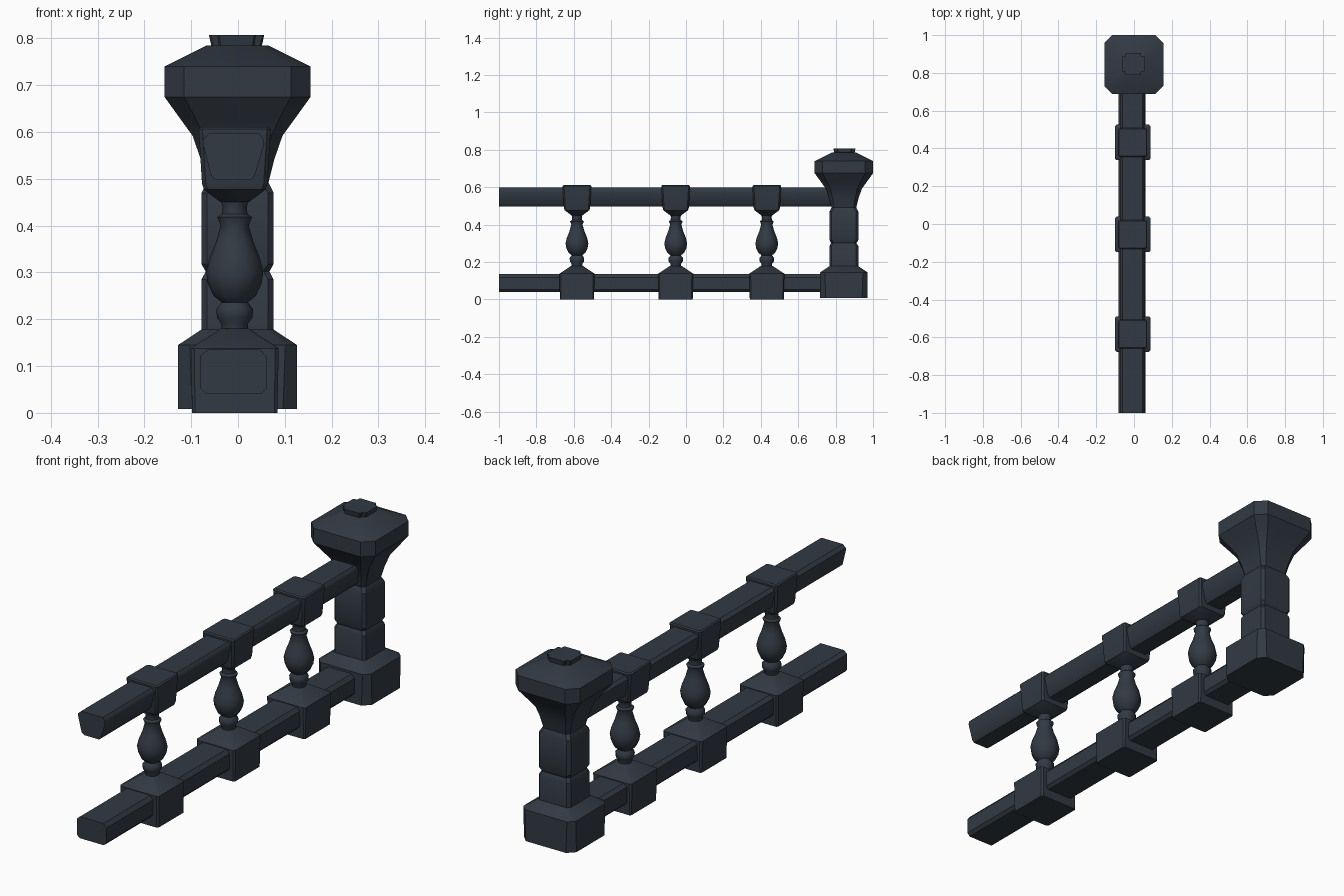
import bpy, bmesh, math

if "Cube" in bpy.data.objects:
    bpy.data.objects.remove(bpy.data.objects["Cube"])

mat = bpy.data.materials.new("dark slate")
mat.diffuse_color = (0.032, 0.042, 0.057, 1)
mat.use_nodes = True
mat.node_tree.nodes["Principled BSDF"].inputs["Base Color"].default_value = mat.diffuse_color


def finish(name, bm, angle=35):
    bmesh.ops.recalc_face_normals(bm, faces=bm.faces)
    me = bpy.data.meshes.new(name)
    bm.to_mesh(me)
    bm.free()
    me.materials.append(mat)
    ob = bpy.data.objects.new(name, me)
    bpy.context.collection.objects.link(ob)
    bpy.ops.object.select_all(action='DESELECT')
    ob.select_set(True)
    bpy.context.view_layer.objects.active = ob
    bpy.ops.object.shade_smooth_by_angle(angle=math.radians(angle))
    return ob


def loft(name, rings, angle=35):
    """Skin a stack of equal-length point rings and cap both ends."""
    bm = bmesh.new()
    vr = [[bm.verts.new(p) for p in r] for r in rings]
    n = len(vr[0])
    for a, b in zip(vr, vr[1:]):
        for i in range(n):
            j = (i + 1) % n
            bm.faces.new((a[i], a[j], b[j], b[i]))
    bm.faces.new(vr[0][::-1])
    bm.faces.new(vr[-1])
    return finish(name, bm, angle)


def square(cx, cy, z, hx, hy, c):
    """Square outline with chamfered corners."""
    pts = [(hx - c, -hy), (hx, -hy + c), (hx, hy - c), (hx - c, hy),
           (-hx + c, hy), (-hx, hy - c), (-hx, -hy + c), (-hx + c, -hy)]
    return [(cx + x, cy + y, z) for x, y in pts]


def circle(cx, cy, z, r, n=12):
    return [(cx + r * math.cos(2 * math.pi * i / n),
             cy + r * math.sin(2 * math.pi * i / n), z) for i in range(n)]


# Newel post: half width, height, corner chamfer
PX, PY = -0.001, 0.844
post = [(0.127, 0.008, 0.03), (0.127, 0.145, 0.025), (0.077, 0.178, 0.012),
        (0.077, 0.285, 0.012), (0.068, 0.302, 0.012), (0.077, 0.318, 0.012),
        (0.077, 0.470, 0.012), (0.066, 0.492, 0.014), (0.078, 0.540, 0.018),
        (0.096, 0.592, 0.024), (0.125, 0.632, 0.034), (0.156, 0.675, 0.042),
        (0.156, 0.740, 0.042), (0.066, 0.785, 0.020)]
loft("newel_post", [square(PX, PY, z, h, h, c) for h, z, c in post])

# Cross-shaped knob on the post cap
for name, fx, fy in (("cap_knob_wide", 1, 0.7), ("cap_knob_deep", 0.7, 1)):
    loft(name, [square(-0.003, 0.847, z, h * fx, h * fy, 0.004)
                for h, z in ((0.052, 0.775), (0.059, 0.807))])

# Rails: cross-sections in x and z, running along y into the post
top_section = [(-0.045, 0.497), (0.027, 0.497), (0.036, 0.507), (0.056, 0.575),
               (0.053, 0.588), (0.044, 0.598), (-0.060, 0.598), (-0.074, 0.585),
               (-0.075, 0.575), (-0.058, 0.507)]
low_section = [(-0.068, 0.040), (0.050, 0.040), (0.062, 0.053), (0.062, 0.118),
               (0.048, 0.135), (-0.065, 0.135), (-0.081, 0.122), (-0.081, 0.053)]
for name, sec in (("top_rail", top_section), ("bottom_rail", low_section)):
    loft(name, [[(x, y, z) for x, z in sec] for y in (-1.0, PY)])

# Balusters: bottom block, turned spindle and top block
BX = -0.007
spindle = [(0.030, 0.165), (0.028, 0.190), (0.038, 0.203), (0.039, 0.222),
           (0.028, 0.236), (0.045, 0.250), (0.057, 0.275), (0.061, 0.300),
           (0.054, 0.330), (0.040, 0.365), (0.030, 0.400), (0.037, 0.418),
           (0.027, 0.425), (0.026, 0.442), (0.034, 0.462)]
low_block = [(0.091, 0.0, 0.006), (0.094, 0.138, 0.008), (0.030, 0.180, 0.006)]
top_block = [(0.030, 0.450, 0.006), (0.066, 0.477, 0.008), (0.070, 0.490, 0.008),
             (0.077, 0.606, 0.008), (0.072, 0.611, 0.006)]
for i, y in enumerate((-0.583, -0.055, 0.432)):
    loft(f"baluster_base_{i}", [square(BX, y, z, h, h, c) for h, z, c in low_block])
    loft(f"baluster_spindle_{i}", [circle(BX, y, z, r) for r, z in spindle], 50)
    loft(f"baluster_top_{i}", [square(BX, y, z, h, h, c) for h, z, c in top_block])
